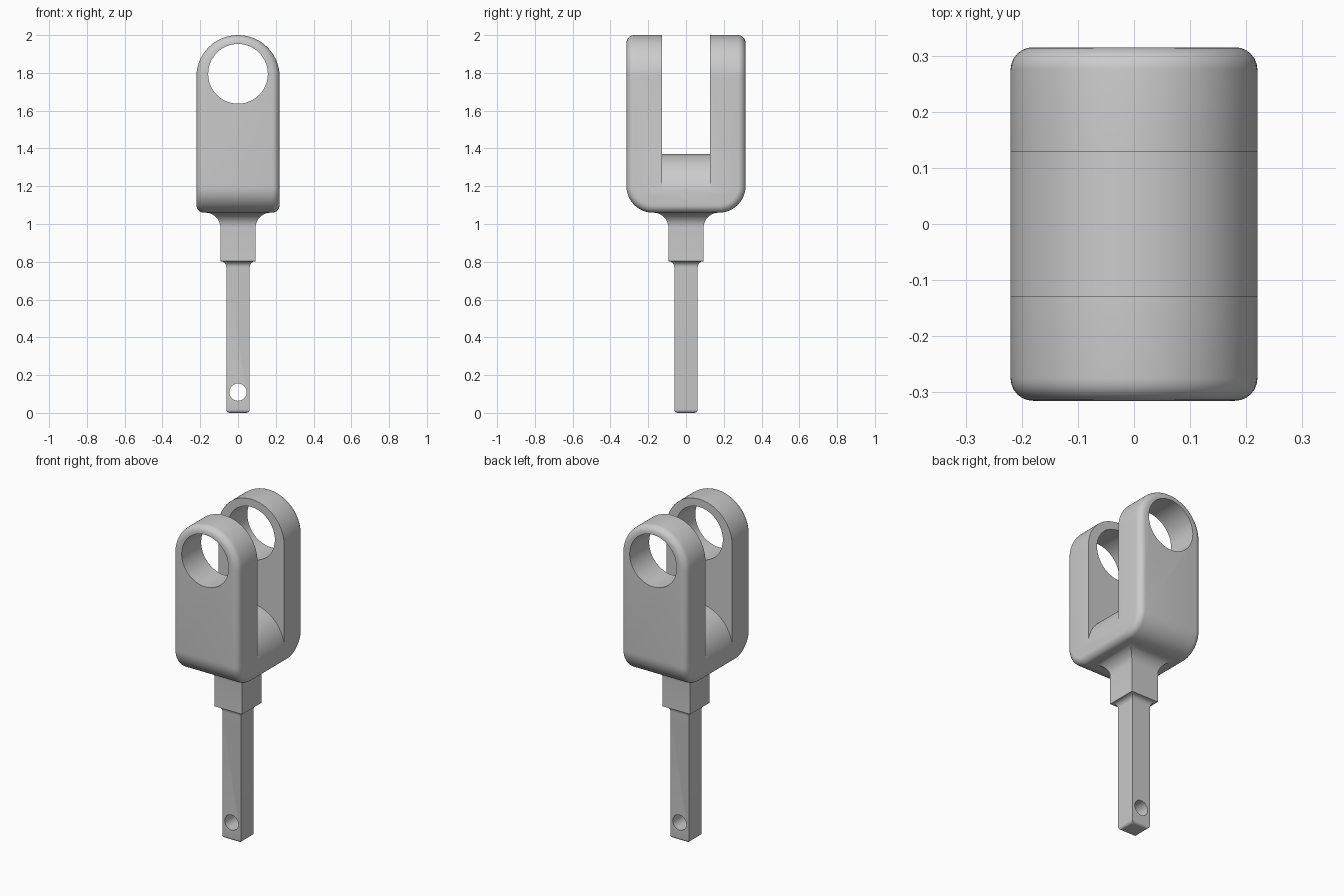
import bpy, bmesh, math

if "Cube" in bpy.data.objects:
    bpy.data.objects.remove(bpy.data.objects["Cube"], do_unlink=True)

GREY = (0.6, 0.6, 0.6, 1)
steel = bpy.data.materials.new("grey_metal")
steel.use_nodes = True
steel.diffuse_color = GREY
steel.node_tree.nodes["Principled BSDF"].inputs["Base Color"].default_value = GREY


def arc(cx, cz, r, start, end, n):
    """Points on an arc in the xz plane, angles in degrees."""
    angles = [math.radians(start + (end - start) * i / n) for i in range(n + 1)]
    return [(cx + r * math.cos(a), cz + r * math.sin(a)) for a in angles]


def prism(profile, half_depth):
    """Extrude an xz outline along y."""
    bm = bmesh.new()
    front = [bm.verts.new((x, -half_depth, z)) for x, z in profile]
    back = [bm.verts.new((x, half_depth, z)) for x, z in profile]
    bm.faces.new(front)
    bm.faces.new(back[::-1])
    n = len(profile)
    for i in range(n):
        j = (i + 1) % n
        bm.faces.new((front[i], back[i], back[j], front[j]))
    bmesh.ops.recalc_face_normals(bm, faces=bm.faces[:])
    return bm


def round_edges(bm, edges, radius, segments):
    bmesh.ops.bevel(bm, geom=edges, offset=radius, offset_type='OFFSET',
                    segments=segments, profile=0.5, affect='EDGES', clamp_overlap=False)


def to_object(bm, name):
    mesh = bpy.data.meshes.new(name)
    bm.to_mesh(mesh)
    bm.free()
    mesh.materials.append(steel)
    obj = bpy.data.objects.new(name, mesh)
    bpy.context.collection.objects.link(obj)
    return obj


def cut(target, profile, half_depth):
    """Cut a prism out of a part and discard the cutter."""
    cutter = to_object(prism(profile, half_depth), "cutter")
    cutter.hide_render = True
    mod = target.modifiers.new("cut", 'BOOLEAN')
    mod.object, mod.operation, mod.solver = cutter, 'DIFFERENCE', 'EXACT'
    bpy.context.view_layer.objects.active = target
    bpy.ops.object.modifier_apply(modifier=mod.name)
    bpy.data.objects.remove(cutter, do_unlink=True)


def smooth(obj):
    bpy.ops.object.select_all(action='DESELECT')
    obj.select_set(True)
    bpy.context.view_layer.objects.active = obj
    bpy.ops.object.shade_smooth_by_angle(angle=math.radians(30))


# Fork: arched block, rounded underside corners, then a soft outer rim
WIDTH, BASE = 0.22, 1.06
bm = prism([(-WIDTH, BASE), (WIDTH, BASE)] + arc(0, 1.78, WIDTH, 0, 180, 48), 0.315)
corners = [e for e in bm.edges
           if all(v.co.z < BASE + 0.01 for v in e.verts)
           and abs(e.verts[0].co.y - e.verts[1].co.y) < 0.01]
round_edges(bm, corners, 0.14, 12)
bm.normal_update()
rim = [e for e in bm.edges if e.calc_face_angle(0) > math.radians(60)]
round_edges(bm, rim, 0.04, 6)
fork = to_object(bm, "fork")

# Slot with a domed floor, and the pin holes through both arms
cut(fork, arc(0, 1.148, 0.222, 0, 180, 48) + [(-0.4, 1.148), (-0.4, 2.2), (0.4, 2.2), (0.4, 1.148)], 0.128)
cut(fork, arc(0, 1.795, 0.158, 0, 352.5, 47), 0.5)
smooth(fork)

# Shank: square sections stacked upwards, as (half width, height)
STEM, NECK = 0.062, 0.093
sections = (arc(STEM - 0.018, 0.018, 0.018, -90, 0, 5)
            + arc(NECK, 0.772, 0.031, 180, 90, 6)
            + [(NECK, 0.806)]
            + arc(NECK + 0.08, BASE - 0.08, 0.08, 180, 90, 10)
            + [(NECK + 0.08, BASE + 0.02)])
bm = bmesh.new()
rings = [[bm.verts.new((sx * w, sy * w, z)) for sx, sy in ((-1, -1), (1, -1), (1, 1), (-1, 1))]
         for w, z in sections]
for low, high in zip(rings, rings[1:]):
    for i in range(4):
        j = (i + 1) % 4
        bm.faces.new((low[i], low[j], high[j], high[i]))
bm.faces.new(rings[0][::-1])
bm.faces.new(rings[-1])
bmesh.ops.recalc_face_normals(bm, faces=bm.faces[:])
shank = to_object(bm, "shank")

# Cross hole near the foot of the shank
cut(shank, arc(0, 0.11, 0.046, 0, 345, 23), 0.3)
smooth(shank)
